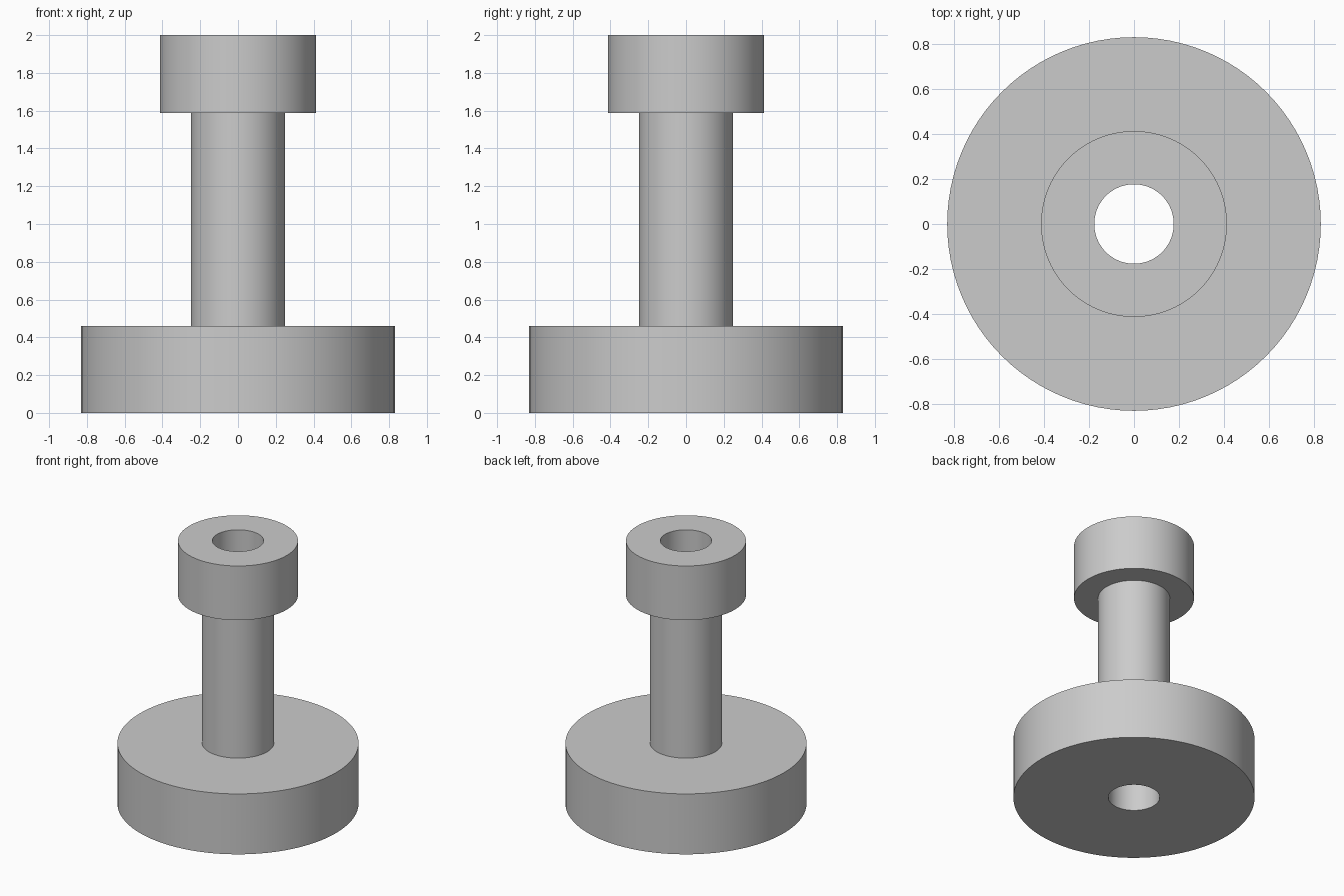
import bpy
import bmesh
from math import radians, tau

SEGMENTS = 96

old = bpy.data.objects.get("Cube")
if old:
    bpy.data.objects.remove(old, do_unlink=True)

# Plain grey material
grey = bpy.data.materials.new("plain grey")
grey.use_nodes = True
colour = (0.6, 0.6, 0.6, 1.0)
grey.diffuse_color = colour
grey.node_tree.nodes["Principled BSDF"].inputs["Base Color"].default_value = colour


def lathe(name, profile):
    """Spin a closed (radius, height) profile around the z axis."""
    bm = bmesh.new()
    verts = [bm.verts.new((r, 0, z)) for r, z in profile]
    edges = [bm.edges.new((a, b)) for a, b in zip(verts, verts[1:] + verts[:1])]
    bmesh.ops.spin(bm, geom=verts + edges, cent=(0, 0, 0), axis=(0, 0, 1),
                   angle=tau, steps=SEGMENTS, use_merge=True)
    bmesh.ops.remove_doubles(bm, verts=bm.verts, dist=1e-4)
    bmesh.ops.recalc_face_normals(bm, faces=bm.faces)
    mesh = bpy.data.meshes.new(name)
    bm.to_mesh(mesh)
    bm.free()
    mesh.materials.append(grey)
    obj = bpy.data.objects.new(name, mesh)
    bpy.context.collection.objects.link(obj)
    bpy.ops.object.select_all(action="DESELECT")
    obj.select_set(True)
    bpy.context.view_layer.objects.active = obj
    bpy.ops.object.shade_smooth_by_angle(angle=radians(30))
    return obj


# Wide base, slim shaft and collar, turned as one piece with a through bore
bore, shaft, collar, base = 0.177, 0.248, 0.414, 0.832
base_top, collar_bottom, top = 0.46, 1.587, 2.0
lathe("flanged_spindle", [
    (bore, 0), (base, 0), (base, base_top), (shaft, base_top),
    (shaft, collar_bottom), (collar, collar_bottom), (collar, top), (bore, top),
])
